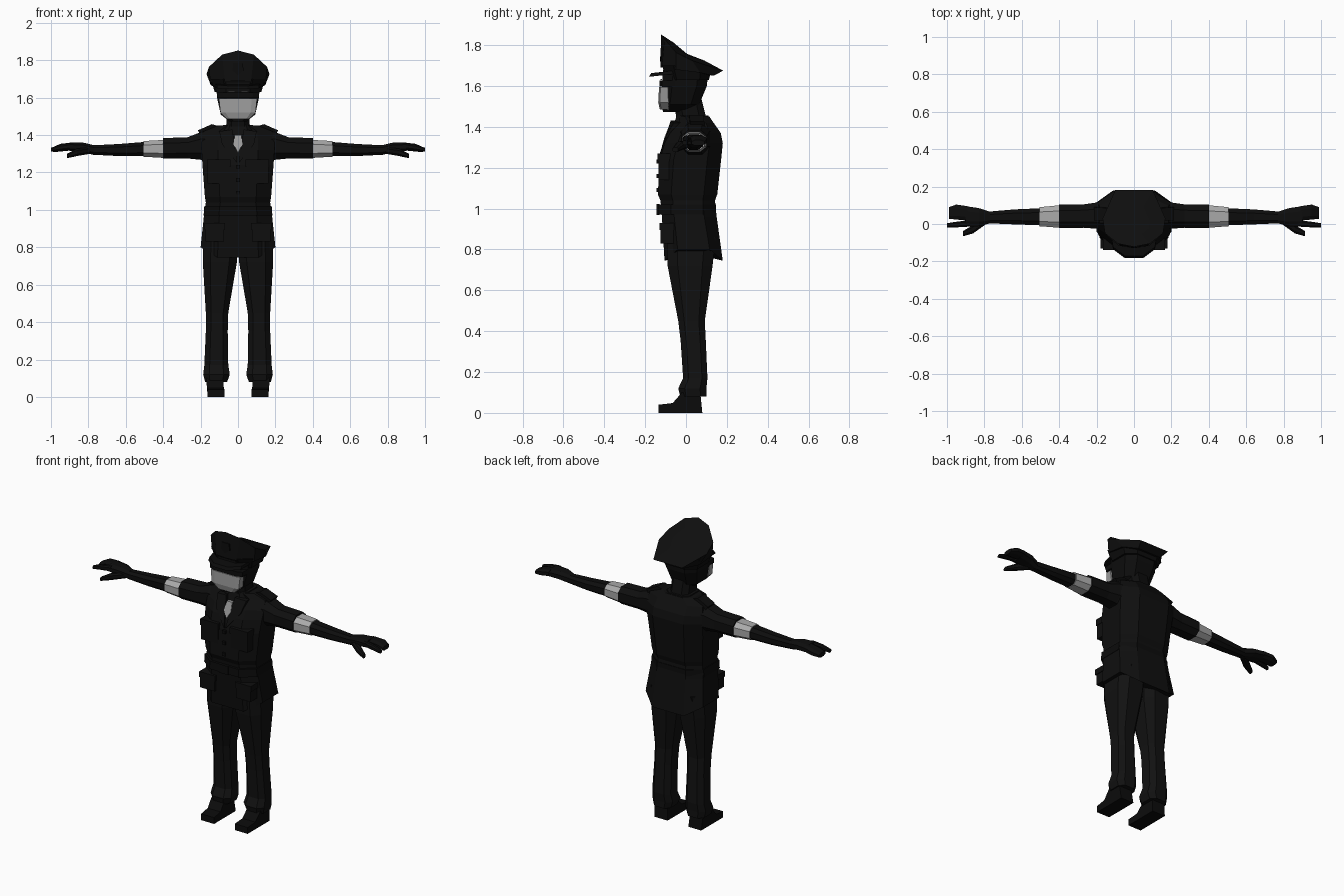
import bpy, bmesh
from mathutils import Vector


def material(name, v):
    m = bpy.data.materials.new(name)
    m.diffuse_color = (v, v, v, 1)
    return m


JACKET = material("jacket black", 0.0045)
TROUSER = material("trouser black", 0.0055)
LEATHER = material("leather black", 0.0035)
SKIN = material("shadow skin", 0.004)
MASK = material("mask grey", 0.33)
BAND = material("armband grey", 0.40)


def finish(name, bm, mat):
    bmesh.ops.recalc_face_normals(bm, faces=bm.faces)
    me = bpy.data.meshes.new(name)
    bm.to_mesh(me)
    bm.free()
    me.materials.append(mat)
    ob = bpy.data.objects.new(name, me)
    bpy.context.collection.objects.link(ob)
    return ob


def skin_rings(name, rings, mat):
    """Joins rings of equal point count into a capped tube."""
    bm = bmesh.new()
    loops = [[bm.verts.new(p) for p in r] for r in rings]
    n = len(loops[0])
    for a, b in zip(loops, loops[1:]):
        for i in range(n):
            bm.faces.new((a[i], a[(i + 1) % n], b[(i + 1) % n], b[i]))
    bm.faces.new(loops[0])
    bm.faces.new(loops[-1])
    return finish(name, bm, mat)


def octagon(a0, a1, b0, b1, k=0.55):
    """Chamfered rectangle in two dimensions."""
    ca, cb, ra, rb = (a0 + a1) / 2, (b0 + b1) / 2, (a1 - a0) / 2, (b1 - b0) / 2
    pts = [(1, -k), (1, k), (k, 1), (-k, 1), (-1, k), (-1, -k), (-k, -1), (k, -1)]
    return [(ca + ra * u, cb + rb * v) for u, v in pts]


def body(name, rows, mat, k=0.55):
    """Upright loft, rows are z, half width, front y, back y."""
    return skin_rings(name, [[(x, y, z) for x, y in octagon(-w, w, f, b, k)]
                             for z, w, f, b in rows], mat)


def leg_loft(name, rows, s, mat):
    """Upright loft to one side, rows are z, inner x, outer x, front y, back y."""
    return skin_rings(name, [[(s * x, y, z) for x, y in octagon(i, o, f, b)]
                             for z, i, o, f, b in rows], mat)


def arm_loft(name, rows, s, mat):
    """Sideways loft, rows are x, front y, back y, low z, high z."""
    return skin_rings(name, [[(s * x, y, z) for y, z in octagon(f, b, lo, hi, 0.5)]
                             for x, f, b, lo, hi in rows], mat)


def prism(name, pts, offset, mat):
    """Outline pushed along an offset."""
    o = Vector(offset)
    return skin_rings(name, [pts, [Vector(p) + o for p in pts]], mat)


def box(name, x0, x1, y0, y1, z0, z1, mat):
    pts = [(x0, y0, z0), (x1, y0, z0), (x1, y1, z0), (x0, y1, z0)]
    return prism(name, pts, (0, 0, z1 - z0), mat)


# Jacket with a hem that rises at the sides
hem = [(x, y, 0.80 if abs(x) > 0.15 else 0.745)
       for x, y in octagon(-0.2, 0.2, -0.105, 0.18)]
rows = [(0.96, 0.183, -0.118, 0.15), (1.04, 0.172, -0.125, 0.142),
        (1.07, 0.177, -0.138, 0.153), (1.24, 0.190, -0.128, 0.172),
        (1.32, 0.195, -0.105, 0.180), (1.37, 0.195, -0.078, 0.170),
        (1.42, 0.185, -0.030, 0.135), (1.45, 0.110, -0.035, 0.115)]
skin_rings("jacket", [hem] + [[(x, y, z) for x, y in octagon(-w, w, f, b)]
                              for z, w, f, b in rows], JACKET)
body("belt", [(0.97, 0.184, -0.138, 0.147), (1.02, 0.180, -0.138, 0.147)], LEATHER)
box("belt_buckle", -0.03, 0.03, -0.144, -0.13, 0.968, 1.022, LEATHER)
body("collar", [(1.40, 0.10, -0.065, 0.13), (1.455, 0.080, -0.045, 0.11)], JACKET)
prism("tie", [(-0.018, -0.085, 1.40), (0.018, -0.085, 1.40), (0.024, -0.105, 1.35),
              (0, -0.118, 1.305), (-0.024, -0.105, 1.35)], (0, 0.03, 0), MASK)
for z in (1.09, 1.16, 1.23):
    box("jacket_button", -0.01, 0.01, -0.145, -0.12, z - 0.01, z + 0.01, LEATHER)

# Neck and head
body("neck", [(1.40, 0.075, -0.045, 0.12), (1.46, 0.062, -0.050, 0.095),
              (1.54, 0.062, -0.055, 0.075)], SKIN)
body("head", [(1.472, 0.045, -0.112, 0.01), (1.51, 0.092, -0.12, 0.065),
              (1.60, 0.112, -0.118, 0.102), (1.68, 0.118, -0.112, 0.11)], SKIN)
body("face_mask", [(1.485, 0.060, -0.128, -0.075), (1.52, 0.094, -0.136, -0.078),
                   (1.595, 0.102, -0.132, -0.082)], MASK, 0.72)
body("goggles", [(1.597, 0.112, -0.130, -0.04), (1.627, 0.114, -0.130, -0.04)], LEATHER, 0.7)

# Peaked cap: band, flared crown with a tilted top, and visor
body("cap_band", [(1.615, 0.112, -0.04, 0.105), (1.63, 0.125, -0.09, 0.112),
                  (1.70, 0.145, -0.118, 0.13)][1:], LEATHER)
low = [(0.148, -0.05, 1.68), (0.145, 0.07, 1.665), (0.08, 0.135, 1.65), (-0.08, 0.135, 1.65),
       (-0.145, 0.07, 1.665), (-0.148, -0.05, 1.68), (-0.07, -0.118, 1.69),
       (0, -0.125, 1.69), (0.07, -0.118, 1.69)]
rim = [(0.155, -0.05, 1.765), (0.168, 0.03, 1.725), (0.10, 0.182, 1.675), (-0.10, 0.182, 1.675),
       (-0.168, 0.03, 1.725), (-0.155, -0.05, 1.765), (-0.085, -0.105, 1.83),
       (0, -0.122, 1.852), (0.085, -0.105, 1.83)]
top = [(x * 0.5, y * 0.5, z + (1.765 - z) * 0.5 + 0.004) for x, y, z in rim]
skin_rings("cap_crown", [low, rim, top], JACKET)
prism("cap_visor", [(0.125, -0.05, 1.66), (0.112, -0.135, 1.65), (0.05, -0.182, 1.645),
                    (-0.05, -0.182, 1.645), (-0.112, -0.135, 1.65), (-0.125, -0.05, 1.66)],
      (0, 0.012, 0.018), LEATHER)
prism("cap_badge", [(0, -0.128, 1.72), (0.03, -0.126, 1.745), (0.025, -0.126, 1.785),
                    (-0.025, -0.126, 1.785), (-0.03, -0.126, 1.745)], (0, 0.01, 0), LEATHER)

# Parts repeated on both sides
for s, side in ((1, "left"), (-1, "right")):
    def sbox(name, x0, x1, *rest):
        return box(side + name, min(s * x0, s * x1), max(s * x0, s * x1), *rest)

    # Sleeve, armband, forearm
    arm_loft(side + "_sleeve", [(0.13, -0.03, 0.13, 1.25, 1.42), (0.20, -0.025, 0.115, 1.268, 1.415),
                                (0.27, -0.02, 0.105, 1.275, 1.388),
                                (0.40, -0.022, 0.103, 1.275, 1.384)], s, JACKET)
    arm_loft(side + "_armband", [(0.398, -0.02, 0.100, 1.278, 1.374),
                                 (0.505, -0.012, 0.090, 1.284, 1.368)], s, BAND)
    arm_loft(side + "_forearm", [(0.50, -0.007, 0.084, 1.287, 1.363), (0.64, -0.002, 0.078, 1.288, 1.352),
                                 (0.78, 0.004, 0.066, 1.295, 1.345)], s, SKIN)
    # Hand
    arm_loft(side + "_palm", [(0.77, 0.003, 0.066, 1.294, 1.346), (0.83, -0.012, 0.085, 1.308, 1.36),
                              (0.90, -0.015, 0.095, 1.315, 1.36)], s, SKIN)
    arm_loft(side + "_fingers", [(0.89, 0.018, 0.095, 1.318, 1.36), (0.95, 0.024, 0.104, 1.312, 1.353),
                                 (0.99, 0.028, 0.09, 1.308, 1.335)], s, SKIN)
    arm_loft(side + "_index_finger", [(0.88, -0.014, 0.02, 1.325, 1.358), (0.95, -0.018, 0.012, 1.318, 1.348),
                                      (1.0, -0.018, 0.004, 1.312, 1.332)], s, SKIN)
    arm_loft(side + "_thumb", [(0.79, 0.0, 0.04, 1.30, 1.335), (0.86, -0.05, -0.005, 1.288, 1.328),
                               (0.915, -0.066, -0.038, 1.276, 1.30)], s, SKIN)
    # Jacket details
    prism(side + "_shoulder_strap", [(s * 0.11, 0.015, 1.45), (s * 0.14, 0.015, 1.458),
                                     (s * 0.215, 0.02, 1.425), (s * 0.20, 0.02, 1.40)],
          (0, 0.07, 0), LEATHER)
    sbox("_breast_pocket", 0.045, 0.162, -0.135, -0.06, 1.14, 1.24, JACKET)
    sbox("_breast_flap", 0.04, 0.165, -0.140, -0.06, 1.23, 1.27, JACKET)
    sbox("_hip_pocket", 0.075, 0.175, -0.126, -0.05, 0.83, 0.90, JACKET)
    sbox("_hip_flap", 0.07, 0.18, -0.130, -0.05, 0.895, 0.93, JACKET)
    prism(side + "_lapel", [(s * 0.03, -0.075, 1.43), (s * 0.10, -0.06, 1.42),
                            (s * 0.085, -0.10, 1.35), (s * 0.004, -0.135, 1.25)],
          (0, 0.03, 0), JACKET)
    sbox("_brow_glint", 0.018, 0.05, -0.126, -0.117, 1.629, 1.635, MASK)
    # Trouser leg and shoe
    leg_loft(side + "_trouser_leg", [(0.86, 0.0, 0.185, -0.095, 0.145), (0.72, 0.006, 0.188, -0.09, 0.13),
                                     (0.45, 0.052, 0.172, -0.038, 0.092), (0.35, 0.055, 0.172, -0.026, 0.097),
                                     (0.17, 0.052, 0.180, -0.014, 0.105), (0.12, 0.044, 0.186, -0.038, 0.10),
                                     (0.08, 0.058, 0.176, -0.028, 0.10)], s, TROUSER)
    prism(side + "_shoe", [(s * 0.072, -0.135, 0), (s * 0.072, -0.135, 0.04), (s * 0.076, -0.065, 0.048),
                           (s * 0.08, -0.02, 0.10), (s * 0.08, 0.07, 0.10), (s * 0.072, 0.08, 0)],
          (s * 0.09, 0, 0), LEATHER)
